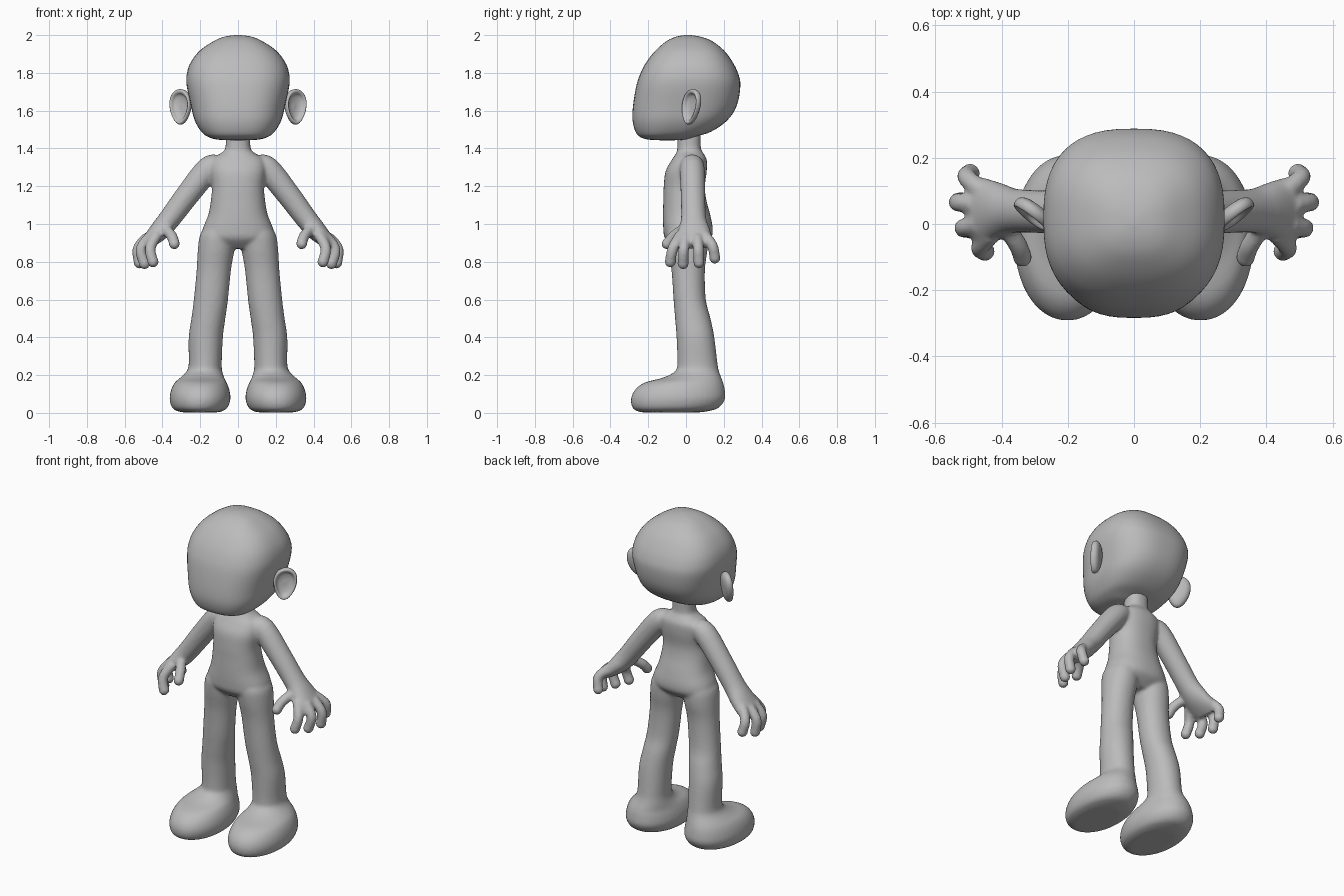
import bpy, bmesh, math
from mathutils import Vector, Matrix

if "Cube" in bpy.data.objects:
    bpy.data.objects.remove(bpy.data.objects["Cube"])

grey = bpy.data.materials.new("plain_grey")
grey.diffuse_color = (0.5, 0.5, 0.5, 1)
grey.use_nodes = True
grey.node_tree.nodes["Principled BSDF"].inputs["Base Color"].default_value = grey.diffuse_color


def spline(rows, steps=4):
    """Catmull-Rom interpolation of every column."""
    out = []
    for i in range(len(rows) - 1):
        p0, p1 = rows[max(i - 1, 0)], rows[i]
        p2, p3 = rows[i + 1], rows[min(i + 2, len(rows) - 1)]
        for s in range(steps):
            t = s / steps
            out.append([0.5 * (2 * b + (c - a) * t + (2 * a - 5 * b + 4 * c - d) * t * t
                               + (3 * b - a - 3 * c + d) * t ** 3)
                        for a, b, c, d in zip(p0, p1, p2, p3)])
    out.append(list(rows[-1]))
    return out


def oval(n, power):
    """Unit superellipse."""
    pts = []
    for i in range(n):
        a = 2 * math.pi * i / n
        c, s = math.cos(a), math.sin(a)
        pts.append((math.copysign(abs(c) ** (2 / power), c),
                    math.copysign(abs(s) ** (2 / power), s)))
    return pts


def loft(bm, rings):
    vs = [[bm.verts.new(p) for p in r] for r in rings]
    n = len(vs[0])
    for a, b in zip(vs, vs[1:]):
        for i in range(n):
            j = (i + 1) % n
            bm.faces.new((a[i], a[j], b[j], b[i]))
    bm.faces.new(vs[0][::-1])
    bm.faces.new(vs[-1])


def stack(bm, rows, power=2.0, side=1, n=40):
    """Horizontal rings from rows of z, front y, back y, inner x, outer x."""
    rings = []
    for z, yf, yb, x0, x1 in spline(rows):
        rings.append([Vector((side * ((x0 + x1) / 2 + (x1 - x0) / 2 * u),
                              (yf + yb) / 2 + (yb - yf) / 2 * v, z))
                      for u, v in oval(n, power)])
    loft(bm, rings)


def tube(bm, rows, side=1, n=20):
    """Rings along a path from rows of x, y, z, thickness, y half-depth."""
    rows = spline(rows)
    pts = [Vector(r[:3]) for r in rows]
    rings = []
    for i, r in enumerate(rows):
        t = (pts[min(i + 1, len(pts) - 1)] - pts[max(i - 1, 0)]).normalized()
        v = Vector((0, 1, 0))
        v = (v - t * v.dot(t)).normalized()
        u = t.cross(v)
        ring = [pts[i] + u * (r[3] * a) + v * (r[4] * b) for a, b in oval(n, 2)]
        rings.append([Vector((side * p.x, p.y, p.z)) for p in ring])
    loft(bm, rings)


def finish(name, bm):
    bmesh.ops.recalc_face_normals(bm, faces=bm.faces)
    for f in bm.faces:
        f.smooth = True
    me = bpy.data.meshes.new(name)
    bm.to_mesh(me)
    bm.free()
    me.materials.append(grey)
    ob = bpy.data.objects.new(name, me)
    bpy.context.collection.objects.link(ob)
    return ob


# head: boxy skull with a flat face and round back
bm = bmesh.new()
skull = [(1.443, -.13, -.07, .03), (1.447, -.20, 0, .11), (1.462, -.245, .05, .16),
         (1.49, -.268, .135, .195), (1.55, -.283, .22, .23), (1.63, -.280, .270, .25),
         (1.735, -.262, .288, .272), (1.80, -.240, .275, .270), (1.86, -.208, .245, .248),
         (1.92, -.160, .20, .20), (1.97, -.10, .135, .125), (1.992, -.05, .075, .07),
         (2.0, -.005, .025, .015)]
stack(bm, [(z, f, b, -w, w) for z, f, b, w in skull], 2.6, n=56)
finish("head", bm)

# ears: cupped discs angled backwards
bm = bmesh.new()
u, nrm = Vector((.8, .6, 0)), Vector((.6, -.8, 0))
cup = [(.02, -.026), (.6, -.024), (.92, -.012), (1, .004), (.94, .018),
       (.8, .016), (.65, 0), (.3, -.008), (.02, -.008)]
rings = []
for r, d in spline(cup, 3):
    ring = []
    for i in range(32):
        a = 2 * math.pi * i / 32
        wide = .066 * (1 + .2 * math.sin(a))
        ring.append(Vector((.302, .03, 1.62)) + u * (wide * r * math.cos(a))
                    + Vector((0, .012 * r * math.sin(a), .094 * r * math.sin(a))) + nrm * d)
    rings.append(ring)
loft(bm, rings)
ears = finish("ears", bm)
ears.modifiers.new("mirror", "MIRROR").use_mirror_merge = False

# body: torso and neck
bm = bmesh.new()
trunk = [(.87, -.06, .07, .10), (.92, -.11, .13, .185), (.97, -.12, .142, .188),
         (1.05, -.122, .128, .157), (1.13, -.12, .107, .143), (1.20, -.118, .10, .138),
         (1.28, -.108, .11, .148), (1.34, -.075, .11, .14), (1.375, -.052, .092, .09),
         (1.40, -.046, .079, .067), (1.48, -.046, .079, .065)]
stack(bm, [(z, f, b, -w, w) for z, f, b, w in trunk], 2.3)

leg = [(.003, -.24, .08, .10, .30), (.022, -.28, .165, .06, .345), (.07, -.292, .206, .04, .362),
       (.12, -.272, .206, .045, .355), (.16, -.22, .197, .06, .335), (.187, -.12, .187, .073, .305),
       (.22, -.058, .175, .083, .272), (.26, -.046, .167, .086, .261), (.40, -.05, .15, .08, .261),
       (.50, -.058, .13, .067, .247), (.60, -.066, .105, .053, .234), (.757, -.077, .10, .037, .219),
       (.87, -.095, .115, .018, .212), (.95, -.10, .115, .01, .198), (1.0, -.08, .09, .03, .15)]
arm = [(.10, .03, 1.315, .05, .055), (.155, .033, 1.293, .066, .066), (.268, .037, 1.153, .063, .065),
       (.36, .04, 1.03, .058, .067), (.41, .043, .97, .054, .083), (.46, .043, .92, .042, .098),
       (.495, .043, .885, .028, .085)]
fingers = [
    [(.46, .10, .94), (.505, .14, .885), (.495, .153, .82)],
    [(.48, .06, .93), (.53, .065, .87), (.523, .068, .795)],
    [(.47, .0, .93), (.515, -.012, .865), (.495, -.015, .79)],
    [(.43, -.03, .94), (.465, -.07, .87), (.45, -.083, .80)],
    [(.385, -.01, .975), (.35, -.065, .935), (.337, -.10, .895)]]

for side in (-1, 1):
    # leg and foot, then arm and palm
    stack(bm, leg, 2.1, side)
    tube(bm, arm, side, 28)
    # fingers and thumb with rounded tips
    for path in fingers:
        tube(bm, [(*p, .029, .029) for p in path], side, 16)
        x, y, z = path[-1]
        bmesh.ops.create_uvsphere(bm, u_segments=16, v_segments=10, radius=.031,
                                  matrix=Matrix.Translation((side * x, y, z)))
body = finish("body", bm)

# fuse the limbs into one soft skin
skin = body.modifiers.new("fuse", "REMESH")
skin.mode = "VOXEL"
skin.voxel_size = .009
skin.use_smooth_shade = True
soft = body.modifiers.new("soften", "SMOOTH")
soft.factor = .5
soft.iterations = 8
